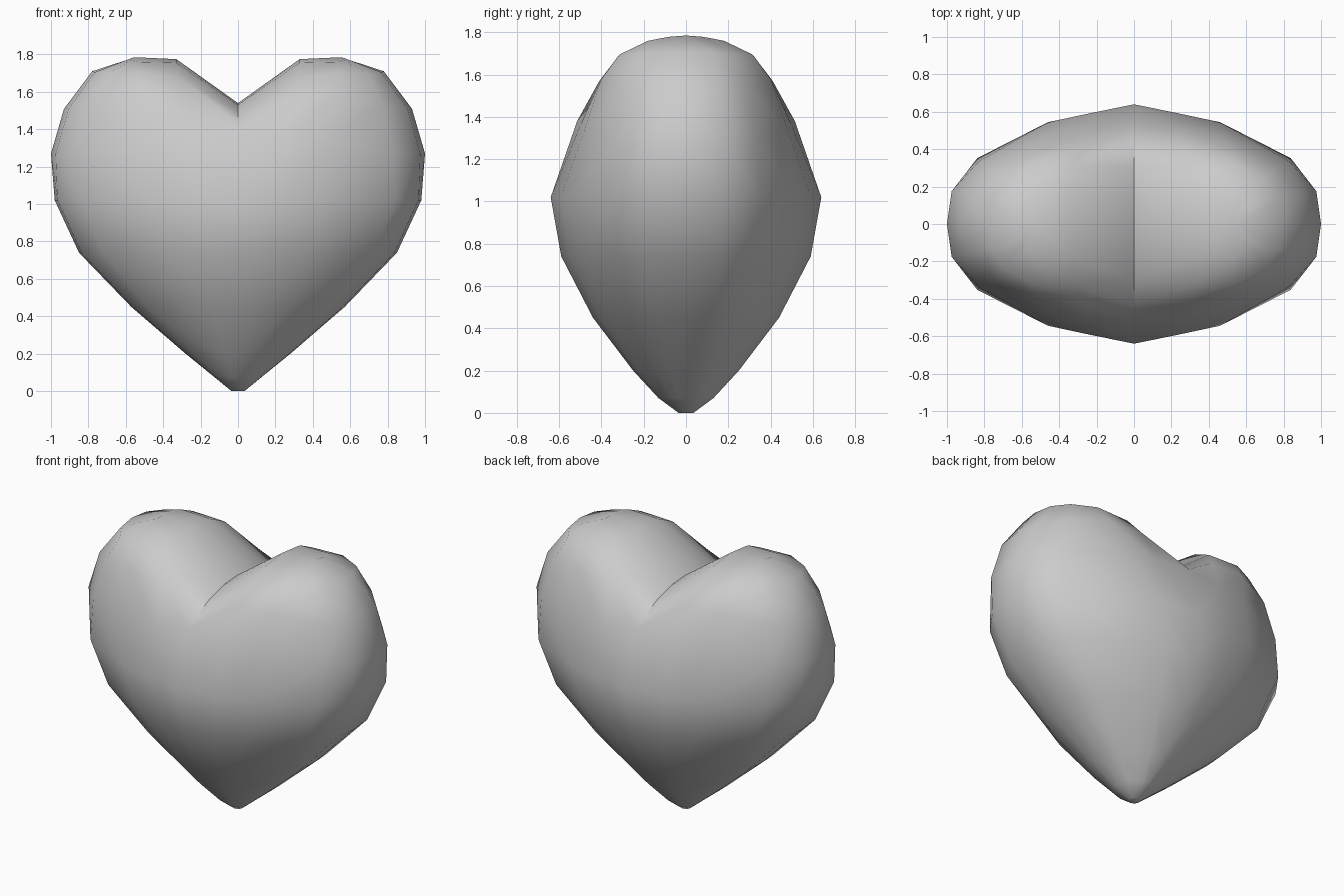
import bpy
import bmesh
import math

cube = bpy.data.objects.get("Cube")
if cube:
    bpy.data.objects.remove(cube, do_unlink=True)

# Grey body colour
grey = bpy.data.materials.new("grey")
grey.use_nodes = True
colour = (0.6, 0.6, 0.6, 1)
grey.diffuse_color = colour
grey.node_tree.nodes["Principled BSDF"].inputs["Base Color"].default_value = colour

# Quarter cross-section of the body, from front middle to outer side
section = [(0, 1), (.24, .925), (.47, .85), (.855, .55), (.985, .275), (1, 0)]

# Flat tapering rings of the lower body: half width, half depth, height
lower = [(0, 0, 0), (.035, .035, 0), (.12, .13, .07), (.28, .25, .2),
         (.57, .44, .45), (.85, .59, .74), (.98, .64, 1.02)]
rings = [[(w * x, d * y, z) for x, y in section] for w, d, z in lower]

# Rings of the rounded lobe, each starting in the cleft
rings += [
    [(0, .515, 1.38), (.25, .5, 1.36), (.47, .48, 1.34), (.83, .335, 1.28), (.975, .175, 1.27), (1, 0, 1.27)],
    [(0, .44, 1.43), (.27, .41, 1.57), (.52, .40, 1.58), (.77, .3, 1.53), (.905, .16, 1.51), (.93, 0, 1.51)],
    [(0, .3, 1.49), (.32, .32, 1.685), (.55, .315, 1.695), (.7, .24, 1.695), (.765, .13, 1.705), (.78, 0, 1.71)],
    [(0, .15, 1.53), (.33, .18, 1.755), (.54, .18, 1.76), (.57, .13, 1.77), (.57, .07, 1.78), (.55, 0, 1.785)],
    [(0, 0, 1.54), (.33, 0, 1.775)] + [(.55, 0, 1.785)] * 4,
]

# Skin the quarter and repeat it in all four quadrants
bm = bmesh.new()
for sx in (1, -1):
    for sy in (1, -1):
        grid = [[bm.verts.new((sx * x, sy * y, z)) for x, y, z in ring] for ring in rings]
        for a, b in zip(grid, grid[1:]):
            for j in range(len(section) - 1):
                bm.faces.new((a[j], a[j + 1], b[j + 1], b[j]))
bmesh.ops.remove_doubles(bm, verts=bm.verts, dist=.001)
bmesh.ops.dissolve_degenerate(bm, edges=bm.edges, dist=.001)
bmesh.ops.recalc_face_normals(bm, faces=bm.faces)
mesh = bpy.data.meshes.new("heart")
bm.to_mesh(mesh)
bm.free()

mesh.materials.append(grey)
heart = bpy.data.objects.new("heart", mesh)
bpy.context.collection.objects.link(heart)

# Smooth surface with a sharp cleft
bpy.ops.object.select_all(action='DESELECT')
heart.select_set(True)
bpy.context.view_layer.objects.active = heart
bpy.ops.object.shade_smooth_by_angle(angle=math.radians(50))
